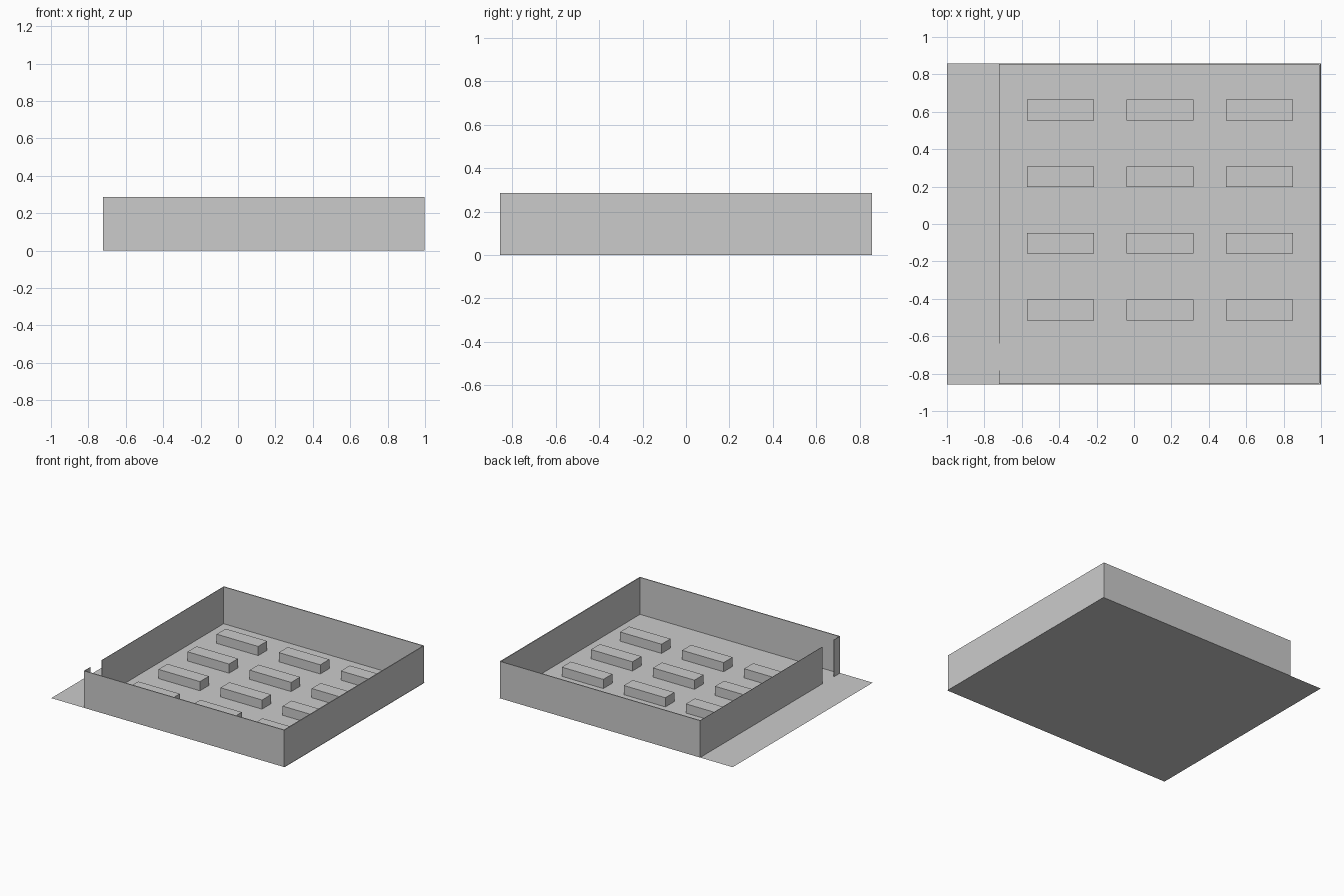
import bpy

if "Cube" in bpy.data.objects:
    bpy.data.objects.remove(bpy.data.objects["Cube"])

H = 0.286          # wall height
X0, X1 = -0.721, 0.996
Y = 0.857


def box(name, x0, x1, y0, y1, z0, z1):
    bpy.ops.mesh.primitive_cube_add(size=1, location=((x0 + x1) / 2, (y0 + y1) / 2, (z0 + z1) / 2))
    ob = bpy.context.object
    ob.name = name
    ob.scale = (x1 - x0, y1 - y0, z1 - z0)
    bpy.ops.object.transform_apply(location=False, rotation=False, scale=True)
    return ob


# Floor sheet
bpy.ops.mesh.primitive_plane_add(size=1)
floor = bpy.context.object
floor.name = "floor"
floor.scale = (2, 2 * Y, 1)
bpy.ops.object.transform_apply(location=False, rotation=False, scale=True)

# Thin perimeter walls
T = 0.007
box("front_wall", X0, X1, -Y, -Y + T, 0, H)
box("back_wall", X0, X1, Y - T, Y, 0, H)
box("right_wall", X1 - T, X1, -Y + T, Y - T, 0, H)

# Left wall, split by the doorway
T2 = 0.003
box("left_wall_long", X0, X0 + T2, -0.638, Y - T, 0, H)
box("left_wall_stub", X0, X0 + T2, -Y + T, -0.782, 0, H)

# Grid of low blocks
for row in range(4):
    for col in range(3):
        cx = -0.393 + 0.532 * col
        cy = -0.460 + 0.3565 * row
        box(f"block_{row}_{col}", cx - 0.178, cx + 0.178, cy - 0.055, cy + 0.055, 0, 0.071)
